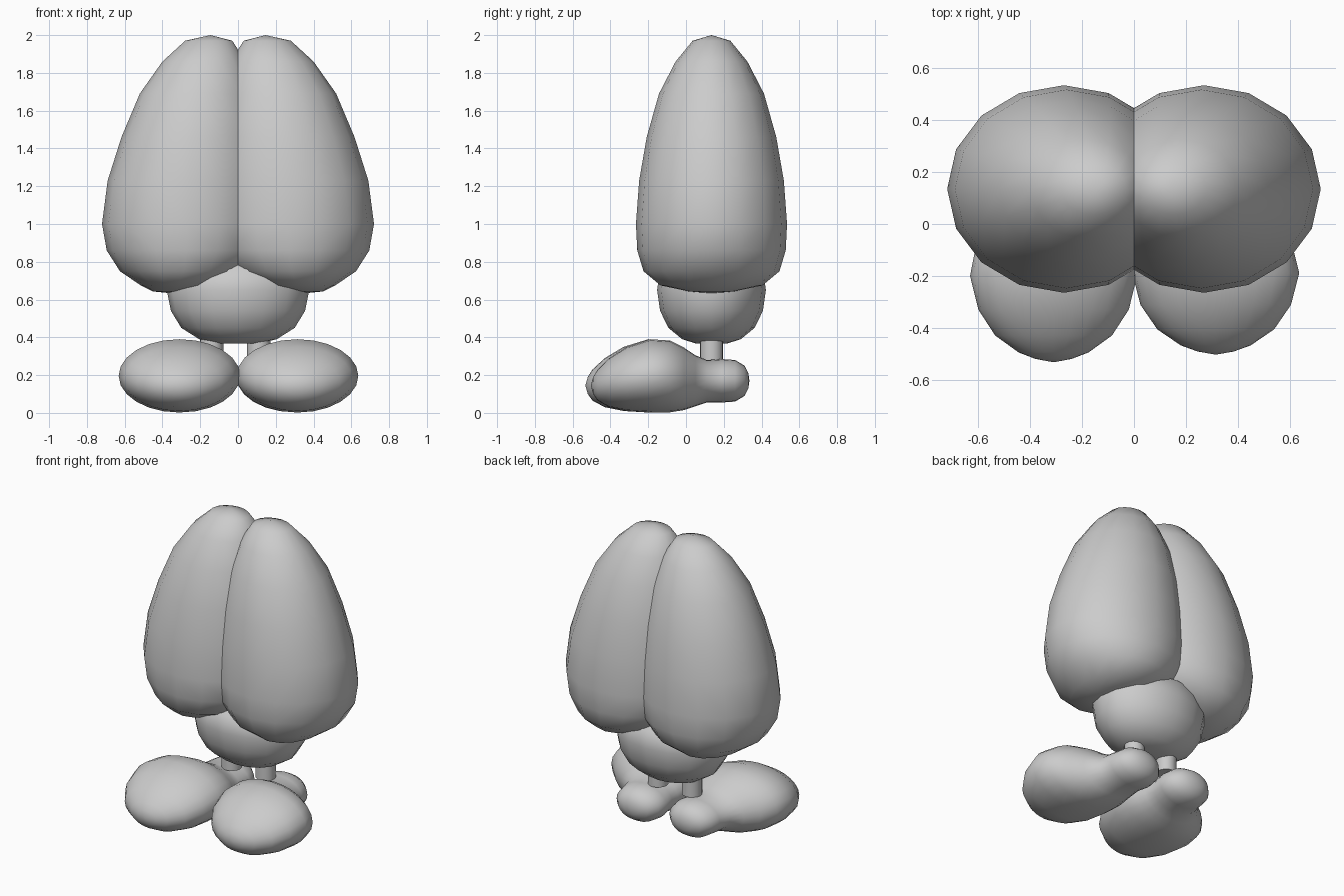
import bpy, bmesh, math

if "Cube" in bpy.data.objects:
    bpy.data.objects.remove(bpy.data.objects["Cube"])


def finish(bm, name):
    bmesh.ops.recalc_face_normals(bm, faces=bm.faces)
    me = bpy.data.meshes.new(name)
    bm.to_mesh(me)
    bm.free()
    for p in me.polygons:
        p.use_smooth = True
    ob = bpy.data.objects.new(name, me)
    bpy.context.collection.objects.link(ob)
    return ob


def loft(name, rings, tips, point, n):
    """Skin elliptical rings; tips are closing points (None leaves a flat cap)."""
    bm = bmesh.new()
    loops = [[bm.verts.new(point(r, 2 * math.pi * i / n)) for i in range(n)] for r in rings]
    for a, b in zip(loops, loops[1:]):
        for i in range(n):
            j = (i + 1) % n
            bm.faces.new((a[i], a[j], b[j], b[i]))
    for loop, tip in ((loops[0], tips[0]), (loops[-1], tips[1])):
        if tip is None:
            bm.faces.new(loop)
        else:
            t = bm.verts.new(tip)
            for i in range(n):
                bm.faces.new((loop[i], loop[(i + 1) % n], t))
    return finish(bm, name)


YC = 0.135

# Lobes: (z, centre x, radius x, radius y)
LOBE = [(0.643, 0.34, 0.11, 0.12), (0.675, 0.315, 0.20, 0.27), (0.75, 0.285, 0.34, 0.36),
        (0.86, 0.27, 0.425, 0.393), (1.0, 0.27, 0.45, 0.40), (1.23, 0.26, 0.43, 0.383),
        (1.46, 0.235, 0.382, 0.343), (1.69, 0.21, 0.31, 0.278), (1.86, 0.18, 0.22, 0.19),
        (1.97, 0.155, 0.125, 0.10)]
for side, s in (("left", -1), ("right", 1)):
    loft(side + "_lobe", LOBE, [(s * 0.35, YC, 0.633), (s * 0.145, YC, 2.0)],
         lambda r, a, s=s: (s * (r[1] + r[2] * math.cos(a)), YC + r[3] * math.sin(a), r[0]), 16)

# Bowl-shaped body under the lobes: (z, radius x, radius y)
BOWL = [(0.368, 0.11, 0.085), (0.39, 0.205, 0.155), (0.45, 0.30, 0.228), (0.54, 0.355, 0.272),
        (0.65, 0.377, 0.288), (0.76, 0.355, 0.272)]
loft("body_bowl", BOWL, [None, (0, YC, 0.9)],
     lambda r, a: (r[1] * math.cos(a), YC + r[2] * math.sin(a), r[0]), 16)

# Legs
for side, x in (("left", -0.14), ("right", 0.11)):
    bpy.ops.mesh.primitive_cylinder_add(vertices=16, radius=0.062, depth=0.2,
                                        location=(x, YC, 0.38))
    bpy.context.object.name = side + "_leg"
    bpy.ops.object.shade_smooth_by_angle()

# Shoes, toe to heel: (y, blend toe->heel, radius x, bottom z, top z)
SHOE = [(-0.52, 0, 0.07, 0.10, 0.19), (-0.495, 0, 0.135, 0.065, 0.23), (-0.43, 0, 0.225, 0.03, 0.29),
        (-0.33, 0, 0.29, 0.01, 0.35), (-0.2, 0, 0.322, 0.002, 0.39), (-0.09, 0.1, 0.31, 0.003, 0.383),
        (-0.01, 0.3, 0.262, 0.015, 0.345), (0.05, 0.6, 0.21, 0.035, 0.305),
        (0.11, 0.85, 0.172, 0.055, 0.28), (0.19, 1, 0.17, 0.055, 0.285),
        (0.26, 1, 0.155, 0.06, 0.28), (0.31, 1, 0.11, 0.09, 0.25), (0.33, 1, 0.055, 0.13, 0.21)]
for side, toe, heel, k in (("left", -0.31, -0.215, 1.0), ("right", 0.315, 0.175, 0.945)):
    def point(r, a, toe=toe, heel=heel, k=k):
        y = r[0] * k if r[0] < 0 else r[0]
        cx = toe + (heel - toe) * r[1]
        return (cx + r[2] * math.cos(a), y,
                (r[3] + r[4]) / 2 + (r[4] - r[3]) / 2 * math.sin(a))
    loft(side + "_shoe", SHOE, [(toe, -0.533 * k, 0.145), (heel, 0.336, 0.17)], point, 24)
